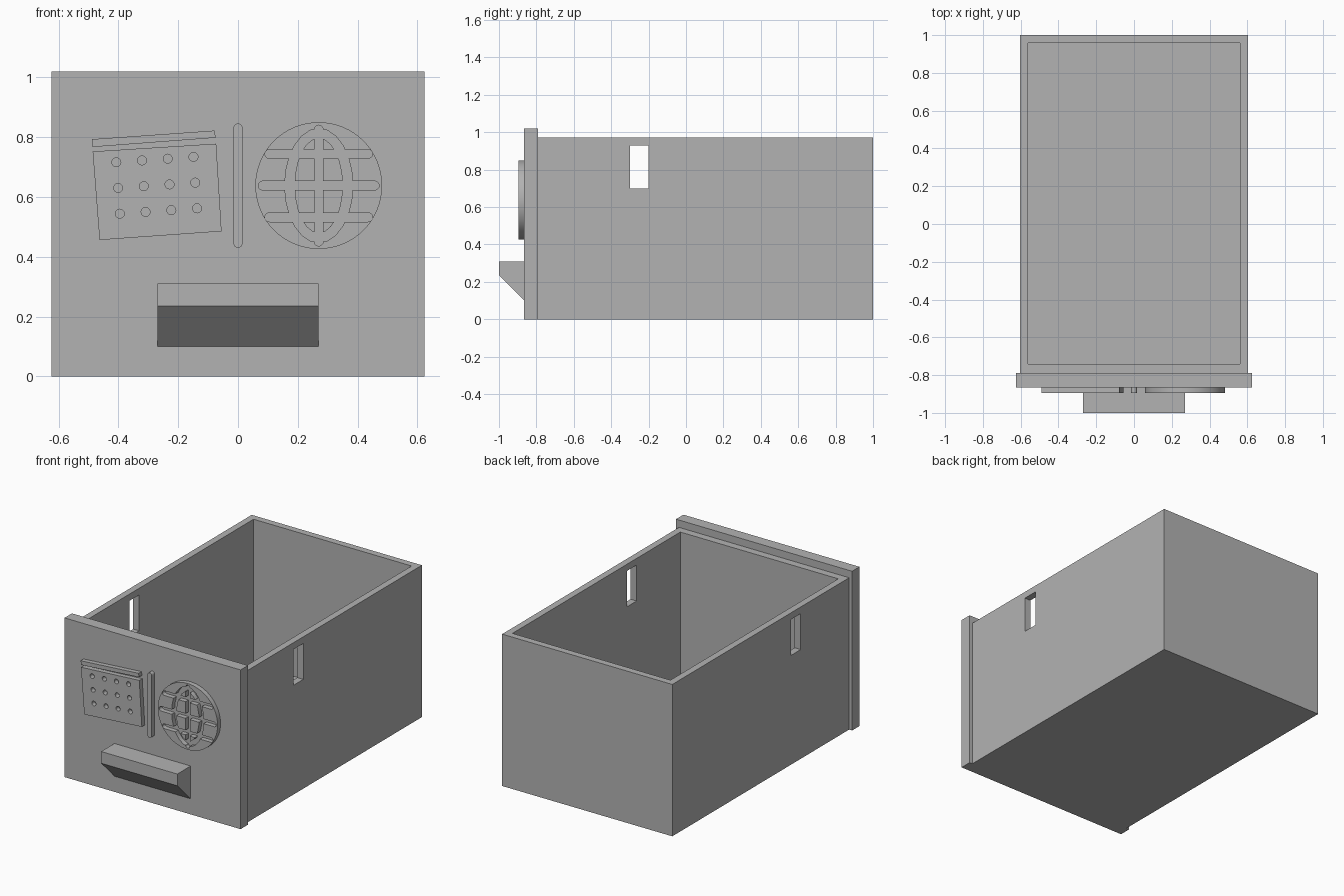
import bpy
import bmesh
from math import cos, sin, pi
from mathutils import Vector

old = bpy.data.objects.get("Cube")
if old:
    bpy.data.objects.remove(old, do_unlink=True)

grey = bpy.data.materials.new("light grey")
grey.use_nodes = True
colour = (0.45, 0.45, 0.45, 1)
grey.diffuse_color = colour
grey.node_tree.nodes["Principled BSDF"].inputs["Base Color"].default_value = colour

PLATE_Y = -0.865     # front surface of the face plate
RELIEF_Y = -0.895    # front surface of the raised emblems
CUT = (-0.95, -0.84)  # depth range of the emblem cutters


def prism(name, points, lo, hi, axis="y"):
    """Extrude a closed outline from lo to hi along the y or x axis."""
    bm = bmesh.new()
    if axis == "y":
        verts = [bm.verts.new((a, lo, b)) for a, b in points]
        move = Vector((0, hi - lo, 0))
    else:
        verts = [bm.verts.new((lo, a, b)) for a, b in points]
        move = Vector((hi - lo, 0, 0))
    face = bm.faces.new(verts)
    out = bmesh.ops.extrude_face_region(bm, geom=[face], use_keep_orig=True)
    bmesh.ops.translate(bm, vec=move, verts=[v for v in out["geom"] if isinstance(v, bmesh.types.BMVert)])
    bmesh.ops.recalc_face_normals(bm, faces=bm.faces)
    mesh = bpy.data.meshes.new(name)
    bm.to_mesh(mesh)
    bm.free()
    mesh.materials.append(grey)
    obj = bpy.data.objects.new(name, mesh)
    bpy.context.collection.objects.link(obj)
    return obj


def rect(a0, a1, b0, b1):
    return [(a0, b0), (a1, b0), (a1, b1), (a0, b1)]


def ellipse(cx, cz, rx, rz, n):
    return [(cx + rx * cos(2 * pi * i / n), cz + rz * sin(2 * pi * i / n)) for i in range(n)]


def capsule(cx, cz, half, r, upright=False, n=10):
    """Outline of a round-ended bar."""
    pts = []
    for side, start in ((1, -pi / 2), (-1, pi / 2)):
        for i in range(n + 1):
            t = start + pi * i / n
            pts.append((side * (half - r) + r * cos(t), r * sin(t)))
    if upright:
        pts = [(-z, x) for x, z in pts]
    return [(cx + x, cz + z) for x, z in pts]


def cut(obj, cutters):
    """Subtract each cutter from obj and throw the cutters away."""
    for c in cutters:
        mod = obj.modifiers.new("cut", "BOOLEAN")
        mod.operation = "DIFFERENCE"
        mod.solver = "EXACT"
        mod.object = c
        bpy.context.view_layer.update()
        graph = bpy.context.evaluated_depsgraph_get()
        mesh = bpy.data.meshes.new_from_object(obj.evaluated_get(graph))
        obj.modifiers.clear()
        obj.data = mesh
        bpy.data.objects.remove(c, do_unlink=True)


def smooth(obj):
    bpy.ops.object.select_all(action="DESELECT")
    obj.select_set(True)
    bpy.context.view_layer.objects.active = obj
    bpy.ops.object.shade_smooth_by_angle(angle=0.5)


# Open drawer box with a slot through both side walls
box = prism("drawer_box", rect(-0.603, 0.603, 0, 0.973), -0.79, 1.0)
cut(box, [prism("cavity", rect(-0.56, 0.56, 0.043, 1.2), -0.742, 0.957),
          prism("slots", rect(-0.3, -0.2, 0.7, 0.93), -0.8, 0.8, "x")])

# Face plate and wedge-shaped pull
prism("face_plate", rect(-0.624, 0.624, 0, 1.02), PLATE_Y, -0.79)
prism("pull_handle", [(PLATE_Y, 0.1), (PLATE_Y, 0.31), (-1, 0.31), (-1, 0.235)],
      -0.27, 0.27, "x")

# Tilted panel with rows of round holes, and the strip above it
panel = prism("dotted_panel", [(-0.486, 0.752), (-0.073, 0.778), (-0.055, 0.485), (-0.463, 0.456)],
              RELIEF_Y, PLATE_Y)
cut(panel, [prism("hole", ellipse(-0.407 + 0.086 * c + 0.006 * r,
                                  0.716 + 0.006 * c - 0.086 * r, 0.015, 0.015, 20), *CUT)
            for r in range(3) for c in range(4)])
prism("panel_strip", [(-0.489, 0.793), (-0.078, 0.822), (-0.075, 0.798), (-0.486, 0.767)],
      RELIEF_Y, PLATE_Y)

# Upright divider bar
smooth(prism("divider_bar", capsule(0, 0.638, 0.208, 0.015, True), RELIEF_Y, PLATE_Y))

# Globe disc with its meridians and parallels cut away
GX, GZ = 0.27, 0.638
globe = prism("globe_disc", ellipse(GX, GZ, 0.212, 0.212, 64), RELIEF_Y, PLATE_Y)
ring = prism("ring", ellipse(GX, GZ, 0.114, 0.191, 24), *CUT)
cut(ring, [prism("ring_core", ellipse(GX, GZ, 0.081, 0.159, 24), CUT[0] - 0.1, CUT[1] + 0.1)])
grooves = [prism("parallel", capsule(GX, GZ + dz, half, 0.015), *CUT)
           for dz, half in ((0, 0.202), (0.106, 0.18), (-0.106, 0.18))]
grooves.append(prism("meridian", capsule(GX, GZ, 0.202, 0.015, True), *CUT))
cut(globe, [ring] + grooves)
smooth(globe)
